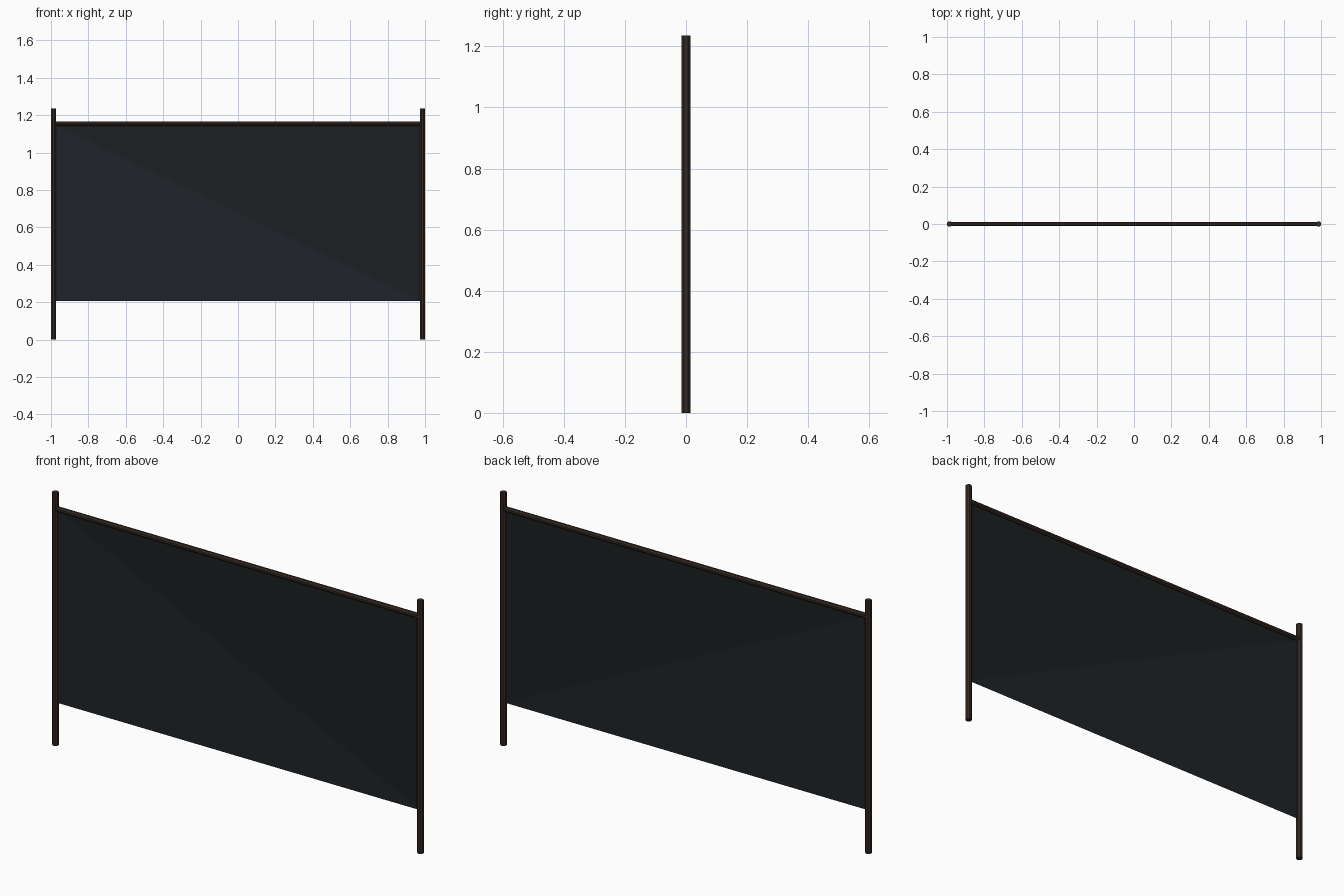
import bpy, math

if "Cube" in bpy.data.objects:
    bpy.data.objects.remove(bpy.data.objects["Cube"])


def material(name, rgb):
    m = bpy.data.materials.new(name)
    m.diffuse_color = (*rgb, 1)
    m.use_nodes = True
    m.node_tree.nodes["Principled BSDF"].inputs["Base Color"].default_value = m.diffuse_color
    return m


wood = material("dark_wood", (0.035, 0.022, 0.017))
lower = material("panel_lower", (0.014, 0.017, 0.021))
upper = material("panel_upper", (0.011, 0.014, 0.014))


def pole(name, radius, length, loc, rot=(0, 0, 0)):
    bpy.ops.mesh.primitive_cylinder_add(vertices=8, radius=radius, depth=length,
                                        location=loc, rotation=rot)
    ob = bpy.context.object
    ob.name = name
    # turn the octagon so flats face the axes
    for v in ob.data.vertices:
        a = math.atan2(v.co.y, v.co.x) + math.pi / 8
        v.co.x, v.co.y = radius * math.cos(a), radius * math.sin(a)
    ob.data.materials.append(wood)
    return ob


# Upright posts
H = 1.235
for side, sx in (("left", -1), ("right", 1)):
    pole(side + "_post", 0.0152, H, (sx * 0.986, 0, H / 2))

# Top rail between the posts
pole("top_rail", 0.0125, 1.96, (0, 0, 1.154), (0, math.pi / 2, 0))

# Thin hanging panel, split along its diagonal into two tones
x, z0, z1 = 0.98, 0.207, 1.152
mesh = bpy.data.meshes.new("panel")
mesh.from_pydata([(-x, 0, z0), (x, 0, z0), (x, 0, z1), (-x, 0, z1)], [],
                 [(0, 1, 3), (1, 2, 3)])
mesh.materials.append(lower)
mesh.materials.append(upper)
mesh.polygons[1].material_index = 1
panel = bpy.data.objects.new("panel", mesh)
bpy.context.collection.objects.link(panel)
